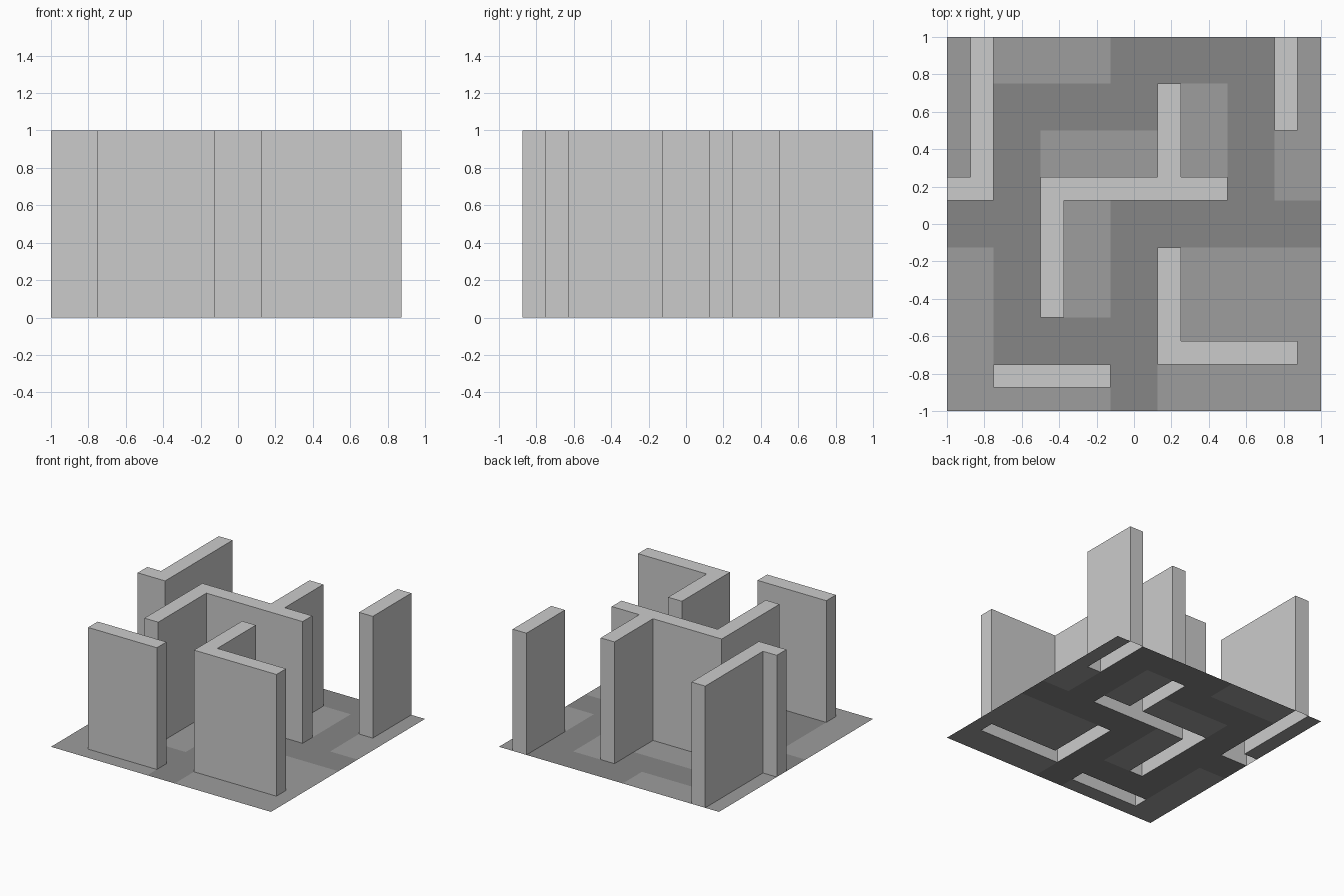
import bpy, bmesh
from mathutils import Vector

if "Cube" in bpy.data.objects:
    bpy.data.objects.remove(bpy.data.objects["Cube"])

U = 0.125  # one cell of the 16 x 16 plan

# plan rectangles in cells: x0, y0, x1, y1
WALLS = {
    "corner_wall": [(-7, 1, -6, 8), (-8, 1, -6, 2)],
    "centre_wall": [(1, 2, 2, 6), (-4, 1, 4, 2), (-4, -4, -3, 1)],
    "back_right_wall": [(6, 4, 7, 8)],
    "front_right_wall": [(1, -6, 2, -1), (1, -6, 7, -5)],
    "front_left_wall": [(-6, -7, -1, -6)],
}
PADS = [(-8, 6, -1, 8), (-8, 1, -6, 8), (-4, 2, 4, 4), (1, 2, 4, 6),
        (-3, -4, -1, 1), (6, 1, 8, 8), (1, -8, 8, -1),
        (-8, -8, -6, -1), (-6, -8, -1, -6)]


def cells(rects):
    return {(x, y) for a, b, c, d in rects
            for x in range(a, c) for y in range(b, d)}


def make(name, area, height=0, shade=None):
    bm = bmesh.new()
    for x, y in sorted(area):
        bm.faces.new([bm.verts.new((px * U, py * U, 0)) for px, py in
                      ((x, y), (x + 1, y), (x + 1, y + 1), (x, y + 1))])
    bmesh.ops.remove_doubles(bm, verts=bm.verts, dist=0.001)
    if height:
        # raise the footprint into a shell that is open underneath
        bmesh.ops.dissolve_limit(bm, angle_limit=0.01, verts=bm.verts, edges=bm.edges)
        geom = bmesh.ops.extrude_face_region(bm, geom=bm.faces[:], use_keep_orig=True)["geom"]
        top = [v for v in geom if isinstance(v, bmesh.types.BMVert)]
        bmesh.ops.translate(bm, verts=top, vec=Vector((0, 0, height)))
        bmesh.ops.recalc_face_normals(bm, faces=bm.faces)
        bottom = [f for f in bm.faces if all(v.co.z < 0.01 for v in f.verts)]
        bmesh.ops.delete(bm, geom=bottom, context='FACES')
    me = bpy.data.meshes.new(name)
    bm.to_mesh(me)
    bm.free()
    if shade:
        mat = bpy.data.materials.new(name)
        mat.diffuse_color = (shade, shade, shade, 1)
        mat.use_nodes = True
        mat.node_tree.nodes["Principled BSDF"].inputs["Base Color"].default_value = mat.diffuse_color
        me.materials.append(mat)
    bpy.context.collection.objects.link(bpy.data.objects.new(name, me))


# walls
for name, rects in WALLS.items():
    make(name, cells(rects), 1.0)

# two-tone floor, left open under the walls
solid = cells([r for rects in WALLS.values() for r in rects])
pads = cells(PADS) - solid
make("floor_pads", pads, shade=0.34)
make("floor_path", cells([(-8, -8, 8, 8)]) - solid - pads, shade=0.24)
